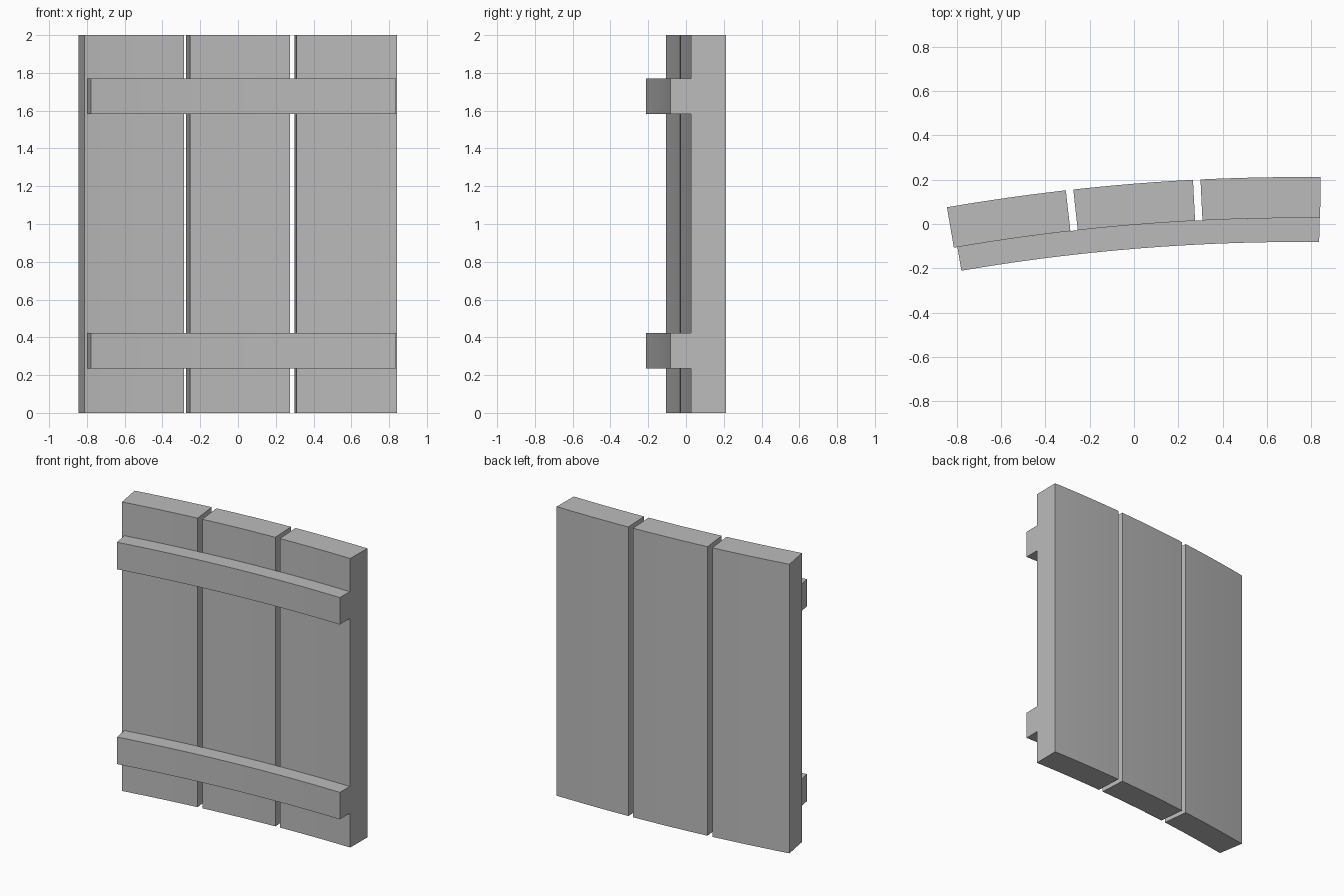
import bpy, bmesh, math

if "Cube" in bpy.data.objects:
    bpy.data.objects.remove(bpy.data.objects["Cube"])

# Shared arc that every board and rail follows
CX, R_OUT, R_MID, R_IN = 0.752, 9.4, 9.215, 9.107
CY = 0.212 - R_OUT

grey = bpy.data.materials.new("plain grey")
grey.diffuse_color = (0.5, 0.5, 0.5, 1)
grey.use_nodes = True
grey.node_tree.nodes["Principled BSDF"].inputs["Base Color"].default_value = grey.diffuse_color


def curved_block(name, a0, a1, r0, r1, z0, z1, segs):
    """Block bent along the arc between two angles (degrees, towards -x)."""
    bm = bmesh.new()
    rings = []
    for i in range(segs + 1):
        a = math.radians(a0 + (a1 - a0) * i / segs)
        rings.append([bm.verts.new((CX - r * math.sin(a), CY + r * math.cos(a), z))
                      for r, z in ((r0, z0), (r1, z0), (r1, z1), (r0, z1))])
    for p, q in zip(rings, rings[1:]):
        for k in range(4):
            n = (k + 1) % 4
            bm.faces.new((p[k], p[n], q[n], q[k]))
    bm.faces.new(rings[0])
    bm.faces.new(rings[-1])
    bmesh.ops.recalc_face_normals(bm, faces=bm.faces)
    mesh = bpy.data.meshes.new(name)
    bm.to_mesh(mesh)
    bm.free()
    mesh.materials.append(grey)
    bpy.context.collection.objects.link(bpy.data.objects.new(name, mesh))


# Three upright boards with narrow gaps
WIDTH, GAP, START = 3.305, 0.207, -0.55
for i, side in enumerate(("right", "middle", "left")):
    a = START + i * (WIDTH + GAP)
    curved_block(side + "_board", a, a + WIDTH, R_MID, R_OUT, 0, 2, 6)

# Two cross rails on the front
for name, z0, z1 in (("lower_rail", 0.235, 0.422), ("upper_rail", 1.583, 1.77)):
    curved_block(name, -0.53, 9.68, R_IN, R_MID, z0, z1, 18)
